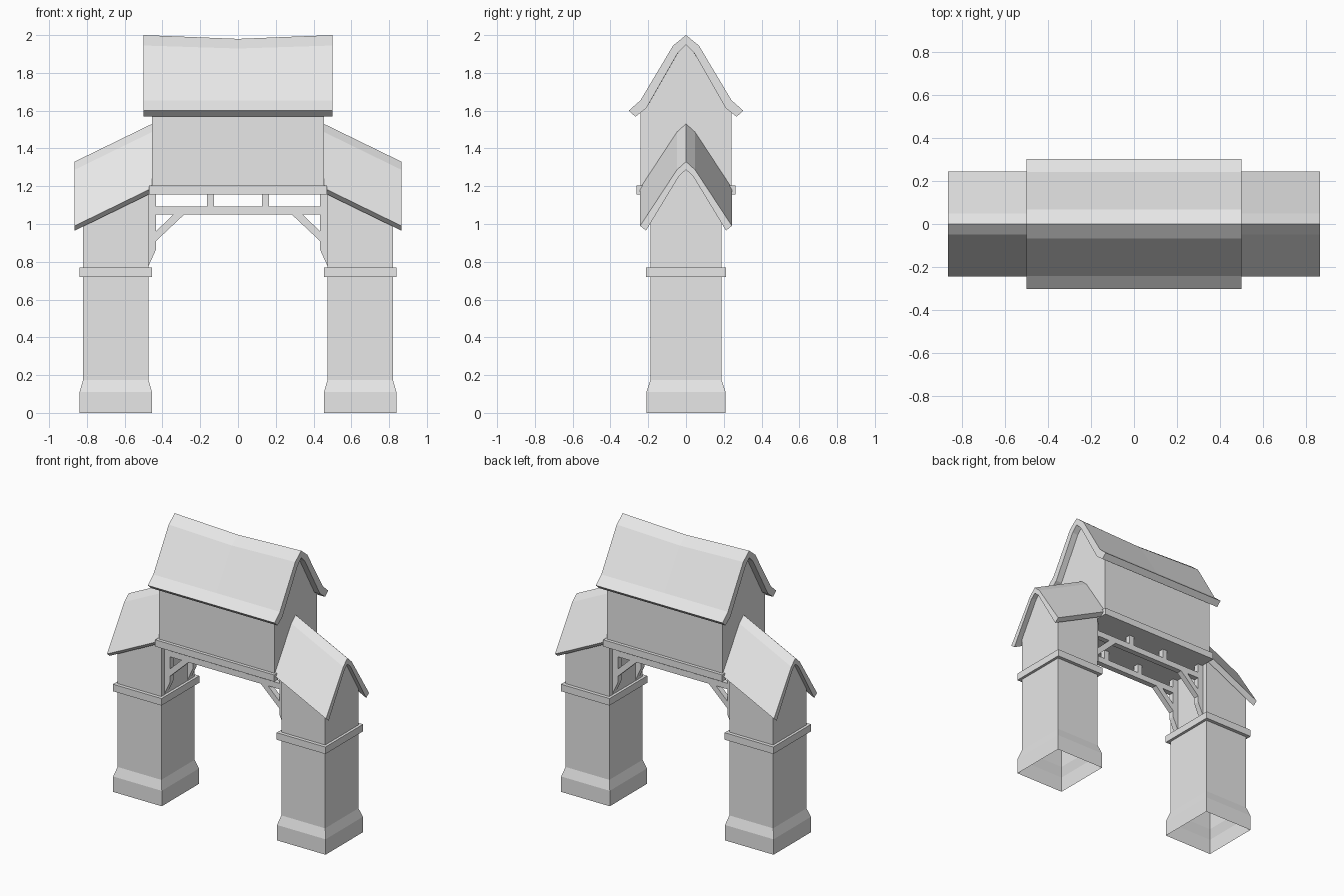
import bpy
import bmesh

cube = bpy.data.objects.get("Cube")
if cube:
    bpy.data.objects.remove(cube)

grey = bpy.data.materials.new("plain_grey")
grey.use_nodes = True
GREY = (0.8, 0.8, 0.8, 1)
grey.diffuse_color = GREY
grey.node_tree.nodes["Principled BSDF"].inputs["Base Color"].default_value = GREY


def loft(name, rings, caps=True, closed=True, mirror=""):
    """Skin a row of equal-length point rings, optionally capped and mirrored."""
    bm = bmesh.new()
    rows = [[bm.verts.new(p) for p in ring] for ring in rings]
    n = len(rows[0])
    for a, b in zip(rows, rows[1:]):
        for i in range(n if closed else n - 1):
            j = (i + 1) % n
            bm.faces.new((a[i], a[j], b[j], b[i]))
    if caps:
        bm.faces.new(rows[0][::-1])
        bm.faces.new(rows[-1])
    bmesh.ops.recalc_face_normals(bm, faces=bm.faces)
    mesh = bpy.data.meshes.new(name)
    bm.to_mesh(mesh)
    bm.free()
    mesh.materials.append(grey)
    obj = bpy.data.objects.new(name, mesh)
    bpy.context.collection.objects.link(obj)
    if mirror:
        mod = obj.modifiers.new("Mirror", "MIRROR")
        mod.use_axis = ("x" in mirror, "y" in mirror, False)
        mod.use_mirror_merge = False
    return obj


def rect(cx, hx, hy, z):
    return [(cx - hx, -hy, z), (cx + hx, -hy, z), (cx + hx, hy, z), (cx - hx, hy, z)]


def box(name, cx, hx, hy, z0, z1):
    return loft(name, [rect(cx, hx, hy, z0), rect(cx, hx, hy, z1)])


def both_sides(half):
    """Mirror a half profile that starts at the ridge (y = 0)."""
    return [(-y, z) for y, z in half[:0:-1]] + half


def across(x, profile, lift=0):
    return [(x, y, z + lift) for y, z in profile]


def plate(name, outline, y0, y1, mirror):
    """Extrude an x-z outline in y."""
    return loft(name, [[(x, y, z) for x, z in outline] for y in (y0, y1)], mirror=mirror)


# Pillars: flared hollow foot, moulding band, gabled shaft
PX, SHAFT_X, SHAFT_Y = 0.647, 0.173, 0.188
FOOT_X, FOOT_Y, FOOT_TOP = 0.192, 0.21, 0.175
loft("pillar_foot", [rect(PX, FOOT_X, FOOT_Y, 0), rect(PX, FOOT_X, FOOT_Y, 0.11),
                     rect(PX, SHAFT_X, SHAFT_Y, FOOT_TOP)], caps=False, mirror="x")
loft("pillar_band", [rect(PX, SHAFT_X, SHAFT_Y, 0.72), rect(PX, FOOT_X, 0.213, 0.72),
                     rect(PX, FOOT_X, 0.213, 0.77), rect(PX, SHAFT_X, SHAFT_Y, 0.77)],
     caps=False, mirror="x")

# Side roofs rise towards the middle
OUT, IN = 0.865, 0.455
SLOPE = 0.2 / (OUT - IN)
upper = both_sides([(0, 1.33), (0.048, 1.287), (0.243, 0.99)])
under = both_sides([(0, 1.287), (0.036, 1.255), (0.212, 0.965)])
side_section = upper + under[::-1]
loft("side_roof", [across(x, side_section, (OUT - x) * SLOPE) for x in (IN, OUT)], mirror="x")

shaft_rings = []
for x in (PX - SHAFT_X, PX + SHAFT_X):
    lift = (OUT - x) * SLOPE
    top = both_sides([(0, 1.297 + lift), (0.036, 1.265 + lift), (SHAFT_Y, 1.015 + lift)])
    profile = [(-SHAFT_Y, FOOT_TOP)] + top + [(SHAFT_Y, FOOT_TOP)]
    shaft_rings.append(across(x, profile))
loft("pillar_shaft", shaft_rings, closed=False, mirror="x")

# Middle house and its sill
house = both_sides([(0, 1.96), (0.045, 1.912), (0.21, 1.625), (0.24, 1.6), (0.24, 1.18)])
loft("house_walls", [across(x, house) for x in (-0.455, 0.455)])
box("house_sill", 0, 0.47, 0.263, 1.157, 1.205)

# Main roof with a slightly sagging ridge and flared eaves
rings = []
for x, sag in ((-0.5, 0), (0, 0.02), (0.5, 0)):
    upper = both_sides([(0, 2 - sag), (0.068, 1.945 - sag * 0.8), (0.241, 1.655), (0.303, 1.6)])
    under = both_sides([(0, 1.95 - sag), (0.042, 1.908 - sag * 0.8), (0.211, 1.612), (0.268, 1.568)])
    rings.append(across(x, upper + under[::-1]))
loft("main_roof", rings)

# Timber frames under the house, front and back
Y0, Y1 = 0.11, 0.15
plate("tie_beam", [(-0.44, 1.05), (0.44, 1.05), (0.44, 1.092), (-0.44, 1.092)], Y0, Y1, "y")
plate("short_post", [(0.126, 1.09), (0.163, 1.09), (0.163, 1.16), (0.126, 1.16)], Y0, Y1, "xy")
plate("wall_post", [(0.476, 1.16), (0.434, 1.16), (0.434, 0.865), (0.476, 0.773)], Y0, Y1, "xy")
plate("brace", [(0.436, 0.96), (0.34, 1.052), (0.283, 1.052), (0.436, 0.908)], Y0, Y1, "xy")
